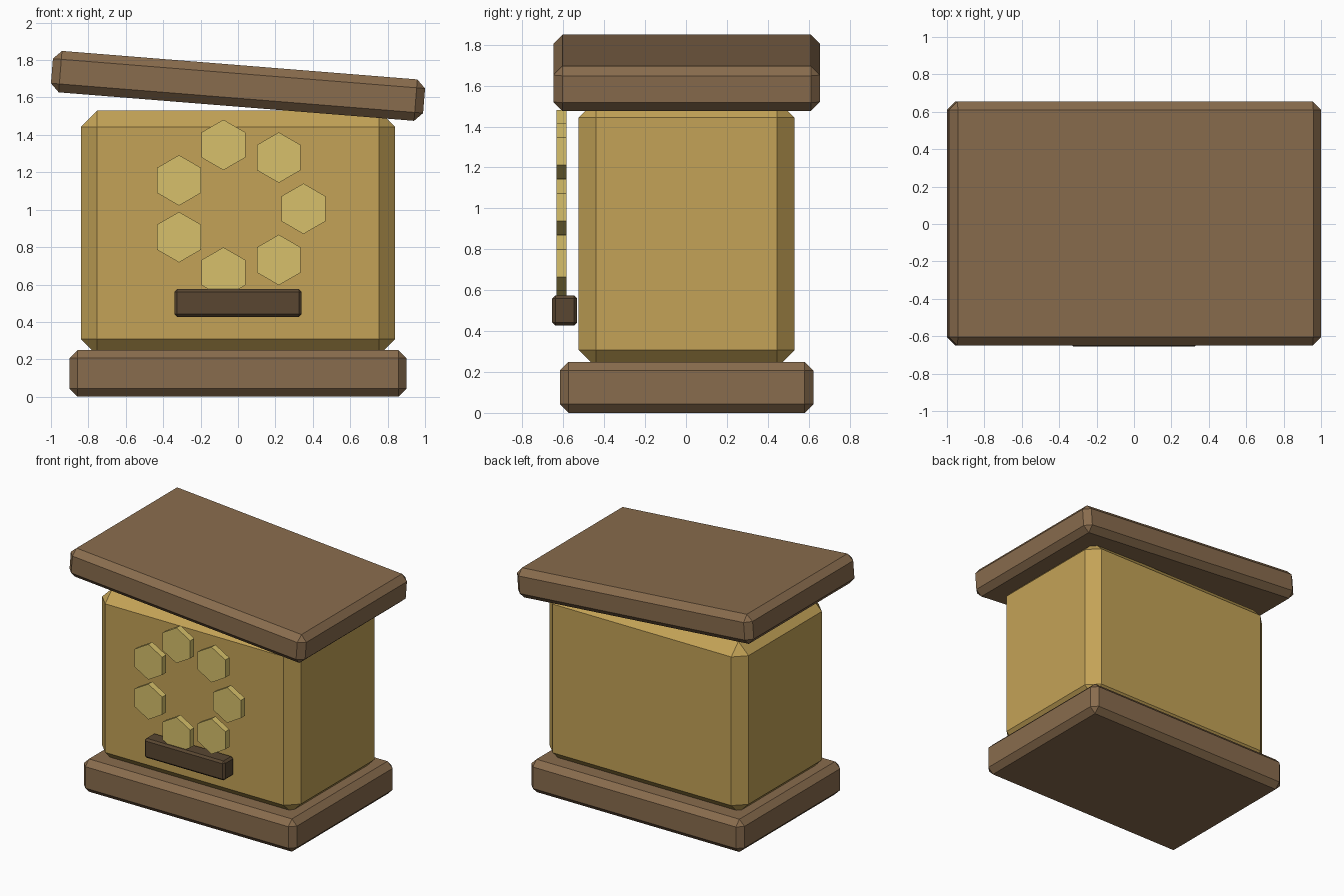
import bpy
from math import pi, cos, sin

if "Cube" in bpy.data.objects:
    bpy.data.objects.remove(bpy.data.objects["Cube"])

Y0 = 0.003  # main parts sit slightly back so the whole is centred


def material(name, rgb):
    m = bpy.data.materials.new(name)
    m.diffuse_color = (*rgb, 1)
    m.use_nodes = True
    m.node_tree.nodes["Principled BSDF"].inputs["Base Color"].default_value = m.diffuse_color
    return m


wood = material("wood", (0.25, 0.15, 0.075))
honey = material("honey_wood", (0.55, 0.365, 0.095))
comb = material("comb_yellow", (0.68, 0.53, 0.145))
dark = material("dark_wood", (0.10, 0.062, 0.031))


def box(name, size, loc, bevel, mat, tilt=0):
    bpy.ops.mesh.primitive_cube_add(size=1, location=loc)
    ob = bpy.context.object
    ob.name = name
    ob.scale = size
    bpy.ops.object.transform_apply(location=False, rotation=False, scale=True)
    ob.rotation_euler.y = tilt
    mod = ob.modifiers.new("chamfer", 'BEVEL')
    mod.width = bevel
    mod.segments = 1
    ob.data.materials.append(mat)
    return ob


# Plinth, hive body and tilted lid
box("base", (1.80, 1.24, 0.25), (0, Y0, 0.125), 0.043, wood)
box("hive_body", (1.68, 1.056, 1.307), (0, Y0, 0.8755), 0.086, honey)
box("roof", (1.996, 1.304, 0.222), (0, Y0, 1.662), 0.045, wood, tilt=0.08)

# Landing ledge at the front
box("entrance_ledge", (0.68, 0.122, 0.148), (0, -0.593, 0.501), 0.015, dark)

# Ring of seven hexagonal comb cells
for k in range(7):
    a = k * 2 * pi / 7
    bpy.ops.mesh.primitive_cylinder_add(
        vertices=6, radius=0.135, depth=0.048,
        location=(0.35 * cos(a), -0.608, 1.005 + 0.35 * sin(a)),
        rotation=(pi / 2, 0, 0))
    cell = bpy.context.object
    cell.name = f"comb_cell_{k + 1}"
    cell.data.materials.append(comb)
